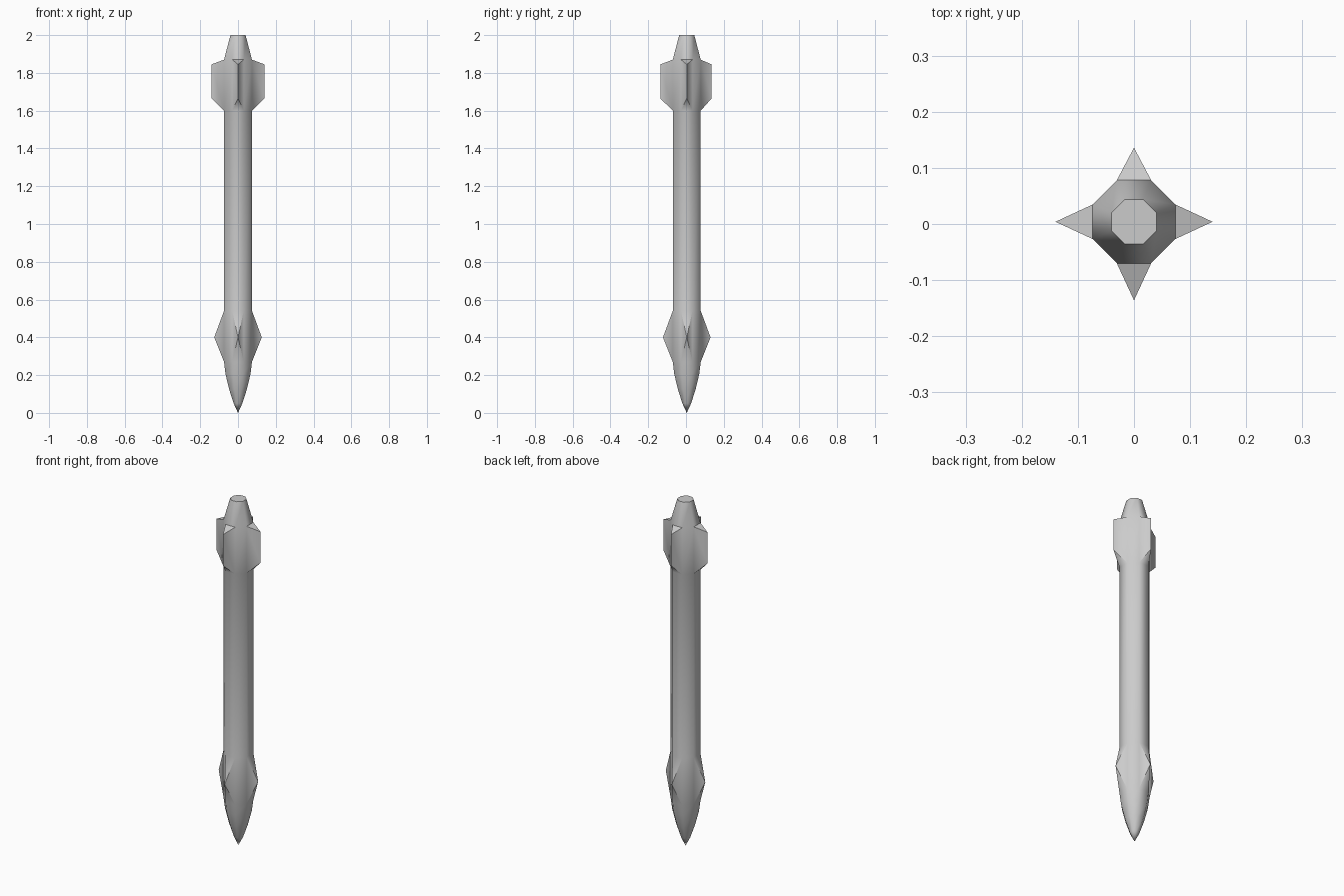
import bpy, bmesh, math
from mathutils import Vector

if "Cube" in bpy.data.objects:
    bpy.data.objects.remove(bpy.data.objects["Cube"])

SIDES = 8
CENTRE_Y = 0.004
# (flat-side radius, z) from nose to nozzle
PROFILE = [(0.023, 0.05), (0.047, 0.125), (0.066, 0.205), (0.074, 0.27),
           (0.074, 0.54), (0.074, 1.60), (0.074, 1.87), (0.040, 2.0)]
FRONT_FIN_BAND, TAIL_FIN_BAND = 3, 5

bm = bmesh.new()


def ring(radius, z):
    r = radius / math.cos(math.pi / SIDES)
    return [bm.verts.new((r * math.cos((i - 0.5) * math.tau / SIDES),
                          r * math.sin((i - 0.5) * math.tau / SIDES), z))
            for i in range(SIDES)]


def corners(band, side):
    j = (side + 1) % SIDES
    return rings[band][side], rings[band][j], rings[band + 1][j], rings[band + 1][side]


def outward(side, reach, z):
    a = side * math.tau / SIDES
    return bm.verts.new(Vector((reach * math.cos(a), reach * math.sin(a), z)))


def pointed_fin(side, reach, z):
    # Pyramid rising from one body panel
    tip = outward(side, reach, z)
    c = corners(FRONT_FIN_BAND, side)
    for k in range(4):
        bm.faces.new((c[k], c[(k + 1) % 4], tip))


def ridged_fin(side, reach, z_low, z_high):
    # Wedge with a vertical outer edge
    a, b, c, d = corners(TAIL_FIN_BAND, side)
    low, high = outward(side, reach, z_low), outward(side, reach, z_high)
    bm.faces.new((a, b, low))
    bm.faces.new((b, c, high, low))
    bm.faces.new((c, d, high))
    bm.faces.new((d, a, low, high))


# Nose, body and nozzle; panels under the fins stay open
rings = [ring(*p) for p in PROFILE]
nose_tip = bm.verts.new((0, 0, 0))
for s in range(SIDES):
    bm.faces.new((nose_tip, rings[0][(s + 1) % SIDES], rings[0][s]))
    for band in range(len(rings) - 1):
        if not (s % 2 == 0 and band in (FRONT_FIN_BAND, TAIL_FIN_BAND)):
            bm.faces.new(corners(band, s))
bm.faces.new(rings[-1])

# Four fins of each kind; the +y tail fin is slightly shorter
for s in range(0, SIDES, 2):
    pointed_fin(s, 0.126, 0.40)
    ridged_fin(s, 0.132 if s == 2 else 0.14, 1.665, 1.845)

bmesh.ops.recalc_face_normals(bm, faces=bm.faces)
mesh = bpy.data.meshes.new("finned_body")
bm.to_mesh(mesh)
bm.free()
body = bpy.data.objects.new("finned_body", mesh)
body.location.y = CENTRE_Y
bpy.context.collection.objects.link(body)
bpy.context.view_layer.objects.active = body
body.select_set(True)
bpy.ops.object.shade_smooth_by_angle(angle=math.radians(50))
